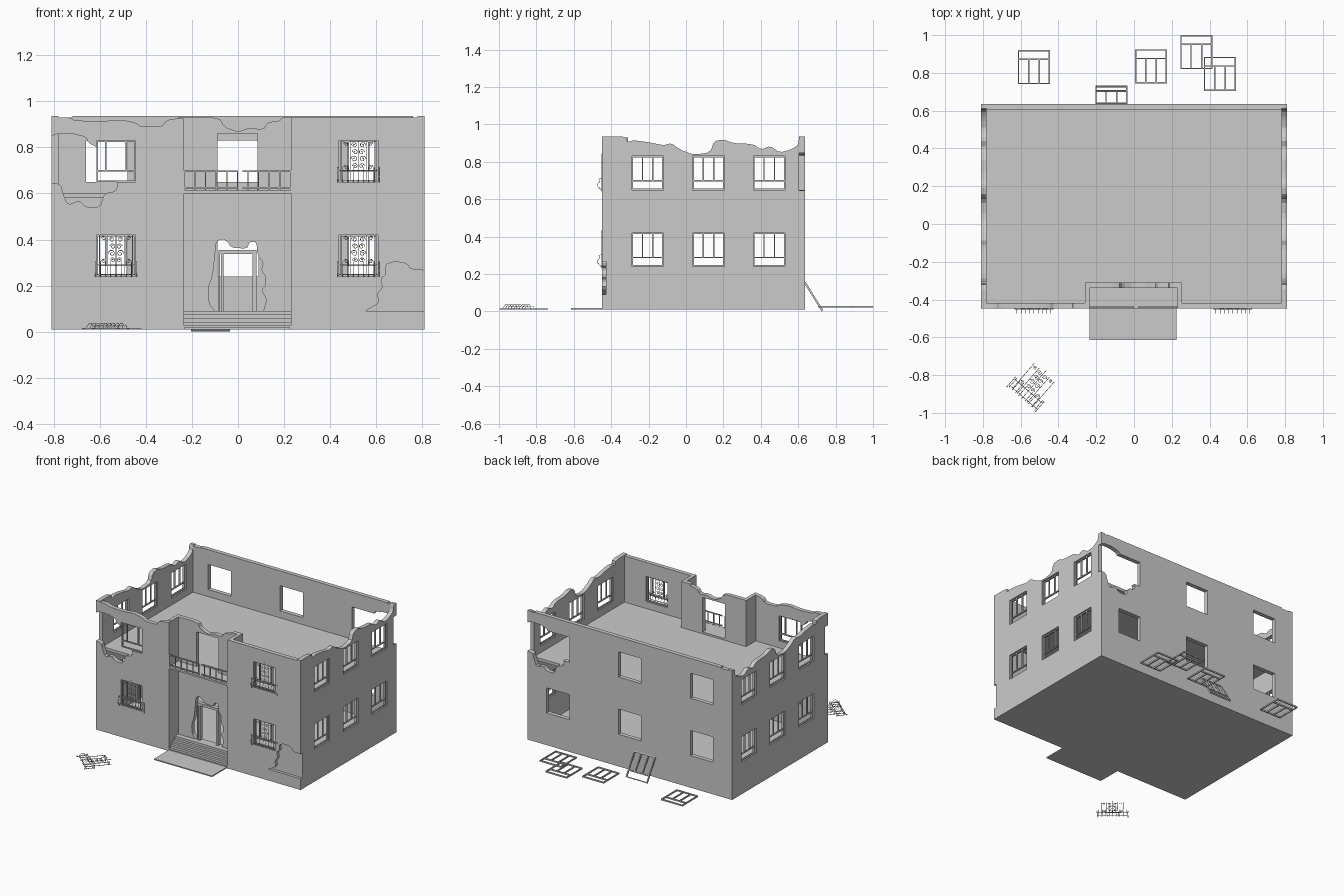
import bpy, bmesh, math
from mathutils import Matrix, Vector

cube = bpy.data.objects.get("Cube")
if cube:
    bpy.data.objects.remove(cube)

GREY = (0.6, 0.6, 0.6, 1)
mat = bpy.data.materials.new("plain grey")
mat.use_nodes = True
mat.diffuse_color = GREY
mat.node_tree.nodes["Principled BSDF"].inputs["Base Color"].default_value = GREY


def place(name, data, matrix=Matrix()):
    ob = bpy.data.objects.new(name, data)
    bpy.context.collection.objects.link(ob)
    ob.matrix_world = matrix
    data.materials.append(mat)
    return ob


def boxes(name, items, matrix=Matrix()):
    """One mesh of boxes, each given as x0, x1, y0, y1, z0, z1."""
    bm = bmesh.new()
    for x0, x1, y0, y1, z0, z1 in items:
        m = Matrix.Translation(((x0 + x1) / 2, (y0 + y1) / 2, (z0 + z1) / 2))
        bmesh.ops.create_cube(bm, size=1, matrix=m @ Matrix.Diagonal((x1 - x0, y1 - y0, z1 - z0, 1)))
    me = bpy.data.meshes.new(name)
    bm.to_mesh(me)
    bm.free()
    return place(name, me, matrix)


def prism(name, pts, lo, hi, axis):
    """Extrude an outline along an axis; the outline uses the other two axes in order."""
    def at(p, d):
        v = list(p)
        v.insert("xyz".index(axis), d)
        return v
    bm = bmesh.new()
    face = bm.faces.new([bm.verts.new(at(p, lo)) for p in pts])
    ext = bmesh.ops.extrude_face_region(bm, geom=[face])
    shift = Vector(at((0, 0), hi - lo))
    bmesh.ops.translate(bm, vec=shift, verts=[g for g in ext["geom"] if isinstance(g, bmesh.types.BMVert)])
    bmesh.ops.recalc_face_normals(bm, faces=bm.faces)
    me = bpy.data.meshes.new(name)
    bm.to_mesh(me)
    bm.free()
    return place(name, me)


def worn(pts):
    """Round the corners of a broken edge, keeping its ends."""
    out = [pts[0]]
    for a, b in zip(pts, pts[1:]):
        a, b = Vector(a), Vector(b)
        out += [tuple(a.lerp(b, 0.2)), tuple(a.lerp(b, 0.8))]
    return out + [pts[-1]]


def cut_away(walls, cutter):
    for wall in walls:
        mod = wall.modifiers.new("cut", "BOOLEAN")
        mod.operation, mod.solver, mod.object = "DIFFERENCE", "EXACT", cutter
        bpy.context.view_layer.update()
        deps = bpy.context.evaluated_depsgraph_get()
        me = bpy.data.meshes.new_from_object(wall.evaluated_get(deps))
        wall.modifiers.clear()
        wall.data = me
    bpy.data.objects.remove(cutter)


def wall_profile(top, a, b):
    return [(a, BASE), *worn(top), (b, BASE)]


BASE, SILL, FLOOR, TOP = 0.01, 0.09, 0.60, 0.93
X, FRONT, BACK, T = 0.81, -0.448, 0.635, 0.03
RL, RR, RY = -0.235, 0.23, -0.34          # entrance recess
STOREYS = (0.24, 0.65)
WIN_W, WIN_H = 0.17, 0.18
SIDE_Y = (-0.205, 0.12, 0.445)

# Outer walls with ruined tops
left_top = [(-X + T, TOP), (-0.73, TOP), (-0.71, 0.918), (-0.6, 0.912), (-0.52, 0.922), (-0.45, 0.91),
            (-0.42, 0.89), (-0.33, 0.89), (-0.31, 0.92), (RL, TOP)]
front_a = prism("front_wall_ruined", wall_profile(left_top, -X + T, RL), FRONT, FRONT + T, "y")
front_b = boxes("front_wall_intact", [(RR, X - T, FRONT, FRONT + T, BASE, TOP)])
back = boxes("back_wall", [(-X + T, X - T, BACK - T, BACK, BASE, TOP), (-0.72, 0.76, BACK - T, BACK, TOP, 0.936)])
side_top = [(FRONT, 0.936), (-0.32, 0.936), (-0.315, 0.905), (-0.28, 0.915), (-0.2, 0.905), (-0.12, 0.888), (-0.08, 0.9),
            (-0.03, 0.865), (0.04, 0.838), (0.13, 0.85), (0.15, 0.91), (0.2, 0.92), (0.25, 0.9), (0.36, 0.895),
            (0.4, 0.865), (0.45, 0.885), (0.5, 0.85), (0.56, 0.865), (0.6, 0.89), (0.605, 0.936), (BACK, 0.936)]
side_l, side_r = [prism(n, wall_profile(side_top, FRONT, BACK), x, x + T, "x")
                  for n, x in (("side_wall_left", X - T), ("side_wall_right", -X))]

# Entrance recess
recess_top = [(RL, TOP), (-0.08, TOP), (-0.06, 0.89), (0.0, 0.868), (0.05, 0.885), (0.11, 0.878),
              (0.13, 0.91), (0.18, 0.915), (0.19, TOP), (RR, TOP)]
recess = prism("recess_wall", wall_profile(recess_top, RL, RR), RY, RY + T, "y")
boxes("recess_returns", [(RL - 0.025, RL, FRONT + T, RY + T, BASE, TOP), (RR, RR + 0.025, FRONT + T, RY + T, BASE, TOP)])

# Floors, steps and paving
i, f = X - T, FRONT + T
plan = [(-i, f), (RL - 0.025, f), (RL - 0.025, RY + T), (RR + 0.025, RY + T), (RR + 0.025, f), (i, f),
        (i, BACK - T), (-i, BACK - T)]
prism("ground_floor", plan, BASE, SILL - 0.02, "z")
prism("upper_floor", plan, FLOOR - 0.02, FLOOR, "z")
boxes("balcony_slab", [(RL, RR, FRONT, RY, FLOOR, FLOOR + 0.013)])
boxes("entrance_steps", [(RL, RR, FRONT + k * 0.018, RY, BASE + k * 0.016, BASE + (k + 1) * 0.016) for k in range(5)])
boxes("entrance_paving", [(RL, 0.225, -0.615, FRONT, BASE, BASE + 0.008)])

# Window openings
for z in STOREYS:
    for y in SIDE_Y:
        cut_away((side_l, side_r), boxes("cutter", [(-1, 1, y - WIN_W / 2, y + WIN_W / 2, z, z + WIN_H)]))
    for x in (-0.57, 0, 0.57):
        cut_away((back,), boxes("cutter", [(x - 0.09, x + 0.09, 0.5, 0.7, z, z + WIN_H)]))
    for wall, x in ((front_a, -0.53), (front_b, 0.523)):
        cut_away((wall,), boxes("cutter", [(x - WIN_W / 2, x + WIN_W / 2, -0.5, -0.4, z, z + WIN_H)]))

# Broken corners, diagonally opposite
hole = [(-0.83, 0.835), (-0.79, 0.86), (-0.72, 0.86), (-0.66, 0.845), (-0.65, 0.82), (-0.61, 0.80), (-0.59, 0.76),
        (-0.57, 0.65), (-0.52, 0.65), (-0.53, 0.61), (-0.58, 0.60), (-0.60, 0.54), (-0.66, 0.54), (-0.69, 0.57),
        (-0.74, 0.55), (-0.76, 0.60), (-0.77, 0.64), (-0.83, 0.65)]
cut_away((front_a, side_r), prism("cutter", worn(hole), FRONT - 0.02, FRONT + T, "y"))
back_hole = [(-x, z) for x, z in hole]
cut_away((back, side_l), prism("cutter", worn(back_hole), BACK - T, BACK + 0.02, "y"))

# Chipped plaster at the front corner
chip = [(0.555, SILL), (0.615, 0.125), (0.605, 0.165), (0.63, 0.19), (0.62, 0.23), (0.645, 0.25), (0.64, 0.29),
        (0.68, 0.305), (0.735, 0.295), (0.75, 0.27), (0.83, 0.265), (0.83, SILL)]
cut_away((front_b, side_l), prism("cutter", worn(chip), FRONT - 0.02, FRONT + 0.02, "y"))

# Door openings: a broken one below, a clean one on the balcony
breach = [(-0.1, SILL), (-0.125, 0.12), (-0.13, 0.19), (-0.11, 0.24), (-0.1, 0.33), (-0.095, 0.39), (-0.07, 0.404),
          (-0.045, 0.39), (-0.03, 0.365), (0.04, 0.36), (0.05, 0.39), (0.08, 0.39), (0.085, 0.33), (0.11, 0.3),
          (0.1, 0.265), (0.12, 0.24), (0.12, 0.2), (0.1, 0.18), (0.125, 0.14), (0.11, SILL)]
cut_away((recess,), prism("cutter", worn(breach), RY - 0.02, RY + T + 0.02, "y"))
cut_away((recess,), boxes("cutter", [(-0.09, 0.085, -0.4, -0.28, FLOOR + 0.013, 0.86)]))
boxes("door_frame", [(-0.085, -0.078, RY, RY + T, SILL, 0.355), (-0.073, -0.063, RY, RY + T, SILL, 0.355),
                     (0.062, 0.08, RY, RY + T, SILL, 0.355), (-0.085, 0.08, RY, RY + T, 0.338, 0.355)])


# Window frames, each centred on its sill
def window_frame(name, matrix, spread=0.028):
    w, b, d = WIN_W / 2, 0.007, 0.005
    uprights = [(u - b / 2, u + b / 2, -d, d, 0.05, WIN_H) for u in (-spread, spread)]
    boxes(name, uprights + [(-w, w, -d, d, v, v + b) for v in (0, 0.045, WIN_H - b)]
          + [(u, u + b, -d, d, 0, WIN_H) for u in (-w, w - b)], matrix)


quarter = Matrix.Rotation(math.pi / 2, 4, "Z")
for z in STOREYS:
    for y in SIDE_Y:
        for label, x in (("left", X - T / 2), ("right", T / 2 - X)):
            window_frame("window_frame_" + label, Matrix.Translation((x, y, z)) @ quarter)
    for x in (-0.53, 0.523):
        window_frame("window_frame_front", Matrix.Translation((x, FRONT + T / 2, z)), 0.045)

# Fallen frames behind the house
flat = Matrix.Rotation(math.pi / 2, 4, "X")
for x, y in ((-0.53, 0.92), (0.09, 0.925), (0.33, 1.0), (0.455, 0.885)):
    window_frame("fallen_frame", Matrix.Translation((x, y, 0.025)) @ flat)
window_frame("leaning_frame", Matrix.Translation((-0.12, 0.73, 0.003)) @ Matrix.Rotation(math.radians(32), 4, "X"))


# Ornate window grilles: upright bars, bowed balusters and mirrored scrolls
def path(curve, pts):
    sp = curve.splines.new("POLY")
    sp.points.add(len(pts) - 1)
    for p, co in zip(sp.points, pts):
        p.co = (*co, 1)


def scroll(cx, cz, r, turn, start, n=16):
    steps = [(start + turn * k * 0.55, r * (1 - 0.8 * k / n)) for k in range(n + 1)]
    return [(cx + q * math.cos(a), 0, cz + q * math.sin(a)) for a, q in steps]


def grille(name, matrix):
    t = 0.0015
    items = [(u - t, u + t, -t, t, 0.0, 0.18) for u in (-0.072, -0.036, 0.036, 0.072)]
    items += [(-0.1, 0.1, -t, t, v - t, v + t) for v in (0.008, 0.05)]
    items += [(u - t, u + t, -t, t, -0.005, 0.06) for u in (-0.1, 0.1)]
    items += [(u - 0.003, u + 0.003, -0.003, 0.003, v, v + 0.008) for u in (-0.1, 0.1) for v in (-0.01, 0.055)]
    items += [(-t, t, -t, t, 0.05, 0.195)]
    boxes(name + "_bars", items, matrix)
    curve = bpy.data.curves.new(name + "_scrolls", "CURVE")
    curve.dimensions, curve.bevel_depth, curve.bevel_resolution = "3D", 0.0014, 0
    bow = ((0, -0.002), (-0.012, 0.008), (-0.024, 0.022), (-0.022, 0.036), (-0.01, 0.045), (-0.016, 0.06), (0, 0.064))
    for k in range(-4, 5):
        path(curve, [(0.0225 * k, y, v) for y, v in bow])
    for s, start in ((1, 0), (-1, math.pi)):
        for cx, cz, r in ((0.014, 0.07, 0.012), (0.018, 0.1, 0.015), (0.014, 0.13, 0.013),
                          (0.018, 0.16, 0.013), (0.054, 0.165, 0.01), (0.054, 0.065, 0.01)):
            path(curve, scroll(s * cx, cz, r, s, start))
    place(name + "_scrolls", curve, matrix)


for x, z in ((-0.53, STOREYS[0]), (0.523, STOREYS[0]), (0.523, STOREYS[1])):
    grille("window_grille", Matrix.Translation((x, FRONT - 0.002, z)))
grille("fallen_grille", Matrix.Translation((-0.53, -0.85, 0.013)) @ Matrix.Rotation(math.radians(-41), 4, "Z")
       @ Matrix.Rotation(-math.pi / 2, 4, "X") @ Matrix.Translation((0, 0, -0.095)))

# Balcony railing, broken in the middle
y0, y1 = FRONT + 0.004, FRONT + 0.01
rail = [(a, b, y0, y1, z, z + 0.007) for a, b in ((RL, 0.0), (0.02, RR)) for z in (0.622, 0.693)]
posts = [(x, x + 0.005, y0, y1, FLOOR + 0.013, 0.697) for x in (RL + 0.046 * k for k in range(11)) if not 0 < x < 0.02]
boxes("balcony_railing", rail + posts)
